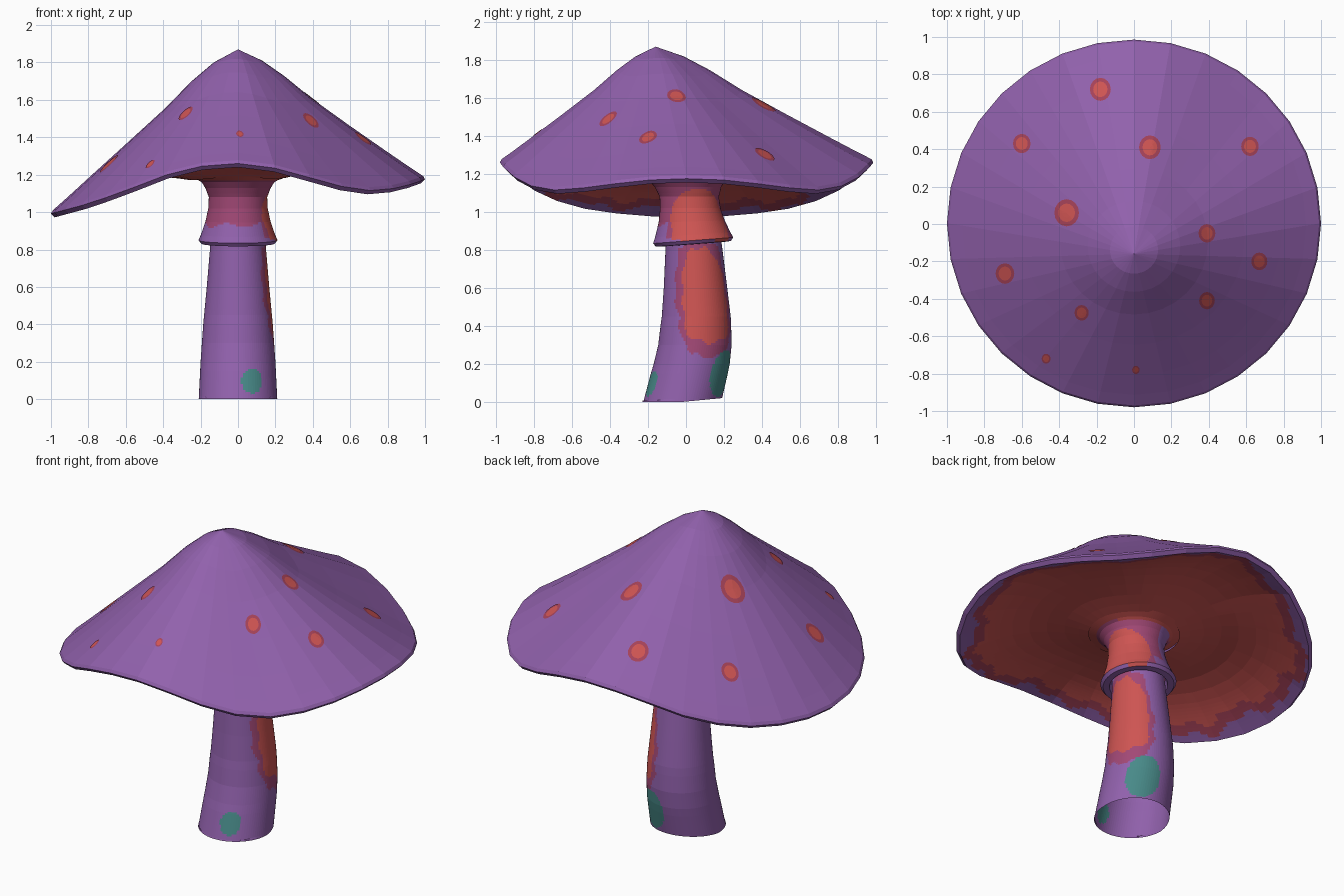
import bpy, bmesh, math
from mathutils import Vector
from mathutils.bvhtree import BVHTree

if "Cube" in bpy.data.objects:
    bpy.data.objects.remove(bpy.data.objects["Cube"])


def material(name, rgb):
    m = bpy.data.materials.new(name)
    m.diffuse_color = (*rgb, 1)
    m.use_nodes = True
    m.node_tree.nodes["Principled BSDF"].inputs["Base Color"].default_value = m.diffuse_color
    return m


MATS = [material("purple", (0.285, 0.12, 0.415)),
        material("coral_red", (0.62, 0.09, 0.085)),
        material("magenta", (0.36, 0.065, 0.18)),
        material("teal", (0.065, 0.255, 0.25)),
        material("rust_red", (0.38, 0.055, 0.1))]
PURPLE, RED, MAGENTA, TEAL, RUST = range(5)


def interp(x, pts):
    """Piecewise linear lookup in a short list of (x, value)."""
    if x <= pts[0][0]:
        return pts[0][1]
    for (a, u), (b, v) in zip(pts, pts[1:]):
        if x <= b:
            return u + (v - u) * (x - a) / (b - a)
    return pts[-1][1]


def finish(name, bm):
    me = bpy.data.meshes.new(name)
    bm.to_mesh(me)
    bm.free()
    for m in MATS:
        me.materials.append(m)
    ob = bpy.data.objects.new(name, me)
    bpy.context.collection.objects.link(ob)
    return ob


def loft(name, rings, rule, tip=None):
    """Skin closed rings; rule(centre) gives each face its material."""
    bm = bmesh.new()
    vs = [[bm.verts.new(p) for p in r] for r in rings]
    n = len(vs[0])
    for a, b in zip(vs, vs[1:]):
        for i in range(n):
            j = (i + 1) % n
            bm.faces.new((a[i], a[j], b[j], b[i]))
    if tip:
        t = bm.verts.new(tip)
        for i in range(n):
            bm.faces.new((vs[-1][i], vs[-1][(i + 1) % n], t))
    for f in bm.faces:
        f.material_index = rule(f.calc_center_median())
    return finish(name, bm)


# Cap: wavy rim whose height follows x, off-centre apex
APEX = Vector((0, -0.16, 1.87))
RIM_Z = [(-1, .972), (-.8, 1.025), (-.6, 1.095), (-.4, 1.175), (-.2, 1.225), (0, 1.24),
         (.2, 1.215), (.4, 1.16), (.6, 1.105), (.7, 1.095), (.8, 1.10), (.9, 1.12), (1, 1.155)]
DOME = [(0, 1), (.13, .9), (.25, .77), (.4, .585), (.6, .375), (.8, .18), (.93, .06), (1, 0)]
SIDES = 32


def corner(i, s=1.0, dz=0.0):
    a = math.tau * i / SIDES
    x, y = math.cos(a), 0.983 * math.sin(a) + 0.003
    return Vector((x * s, y * s, interp(x, RIM_Z) + dz))


def dome_ring(t, h):
    ring = []
    for i in range(SIDES):
        r = corner(i, 0.99, 0.038)
        p = APEX.lerp(r, t)
        swell = (0.018 + 0.02 * max(0, -r.x)) * 4 * t * (1 - t)
        p.z = r.z + (APEX.z - r.z) * h + swell
        ring.append(p)
    return ring


cap_rings = [[corner(i, 0.98) for i in range(SIDES)],
             [corner(i, 1.0, 0.02) for i in range(SIDES)]]
cap_rings += [dome_ring(t, h) for t, h in reversed(DOME[1:])]
cap = loft("cap", cap_rings, lambda c: PURPLE, APEX)


# Underside: hollow vault, red with a ragged purple edge
def under_ring(t):
    ring = []
    for k in range(SIDES * 5):
        i, f = divmod(k, 5)
        r = corner(i, 0.98).lerp(corner(i + 1, 0.98), f / 5)
        s = max(0, (t - .26) / .74)
        z = 1.185 + (r.z - 1.185) * t ** 2 + 0.065 * math.sin(math.pi * s)
        ring.append((r.x * t, r.y * t, z))
    return ring


def under_colour(c):
    a = math.atan2(c.y, c.x)
    r = math.hypot(c.x, c.y)
    edge = 0.925 + 0.025 * math.sin(5 * a + 1) + 0.02 * math.sin(13 * a) + 0.015 * math.sin(29 * a)
    return RED if r < edge - 0.06 else RUST if r < edge else PURPLE


steps = [.26, .32, .4, .5, .6, .7, .77] + [.8 + .02 * k for k in range(11)]
loft("cap_underside", [under_ring(t) for t in steps], under_colour).data.flip_normals()

# Spots: thin two-tone plates draped on the cap
me = cap.data
tree = BVHTree.FromPolygons([v.co for v in me.vertices], [p.vertices for p in me.polygons])
SPOTS = [(-.18, .72, .056), (-.6, .43, .047), (.085, .41, .058), (.62, .415, .047),
         (-.36, .06, .066), (.39, -.05, .045), (.67, -.2, .043), (.39, -.41, .042),
         (-.69, -.265, .05), (-.28, -.475, .038), (-.47, -.72, .024), (.01, -.78, .02)]


def drape(x, y):
    hit, nor, _, _ = tree.ray_cast(Vector((x, y, 3)), Vector((0, 0, -1)))
    return hit + Vector((0, 0, 0.004))


for n, (sx, sy, sr) in enumerate(SPOTS):
    rings = [[drape(sx + sr * s * math.cos(math.tau * k / 16),
                    sy + sr * s * 1.1 * math.sin(math.tau * k / 16)) for k in range(16)]
             for s in (1, .68, .34)]
    loft(f"cap_spot_{n + 1}", rings,
         lambda c: RUST if math.hypot(c.x - sx, (c.y - sy) / 1.1) > sr * .72 else RED,
         drape(sx, sy))

# Stem, neck and skirt share a gently bent centre line
BEND = [(0, -.02), (.1, .005), (.2, .03), (.3, .047), (.45, .054), (.6, .05), (.8, .042),
        (.95, .03), (1.1, .015), (1.2, .0)]


def tube_ring(z, r, tilt=0.0):
    cy = interp(z, BEND)
    ring = []
    for k in range(96):
        a = math.tau * k / 96
        ring.append((r * math.cos(a), cy + r * math.sin(a), z + tilt * math.sin(a)))
    return ring


def angle(c):
    return math.degrees(math.atan2(c.y - interp(c.z, BEND), c.x))


def blob(c, a, z, wa, wz):
    return math.hypot((angle(c) - a) / wa, (c.z - z) / wz)


def stem_colour(c):
    wob = 0.05 * math.sin(c.z * 45) + 0.04 * math.sin(angle(c) * .2)
    if blob(c, 62, .15, 29, .125) < 1 or blob(c, -68, .095, 17, .065) < 1:
        return TEAL
    mid = 20 - (c.z - .55) * 25
    d = max(abs(angle(c) - mid) / 46, abs(c.z - .55) / .25) * .4 + blob(c, mid, .55, 46, .25) * .6
    d += wob
    return RED if d < 1 else MAGENTA if d < 1.22 else PURPLE


STEM_R = [(0, .21), (.2, .2), (.4, .186), (.6, .167), (.8, .15), (.9, .145)]
stem_rings = []
for k in range(91):
    z = k * .01
    stem_rings.append(tube_ring(z, interp(z, STEM_R), .02 * max(0, 1 - z / .15)))
for i, p in enumerate(stem_rings[0]):  # keep the tilted foot on the ground
    stem_rings[0][i] = (p[0], p[1], max(0, p[2]))
for i, p in enumerate(stem_rings[1]):
    stem_rings[1][i] = (p[0], p[1], max(0.008, p[2]))
loft("stem", stem_rings, stem_colour)


def neck_colour(c):
    a = angle(c)
    if math.hypot(c.x, c.y) > .205 and c.z > 1.1:
        return RED
    if c.z > .85 and blob(c, 18, .97, 58, .15) < 1:
        return RED
    if c.z > .93 + .012 * math.sin(a * .1) and not 100 < a < 140:
        return MAGENTA
    if c.z > .85 and -35 < a < 65:
        return RED
    return MAGENTA if c.z > .86 and -45 < a < 78 else PURPLE


# Neck flares into the cap above and into a rolled skirt below
NECK = [(.85, .211), (.88, .198), (.95, .174), (1.02, .159), (1.08, .156), (1.13, .175),
        (1.165, .198), (1.19, .265)]
neck_rings = [tube_ring(.87, .15, .012), tube_ring(.83, .162, .012), tube_ring(.832, .197, .015)]
for k in range(35):
    z = .85 + k * .01
    neck_rings.append(tube_ring(z, interp(z, NECK), .016 * max(0, 1 - k / 15)))
loft("neck_with_skirt", neck_rings, neck_colour)
